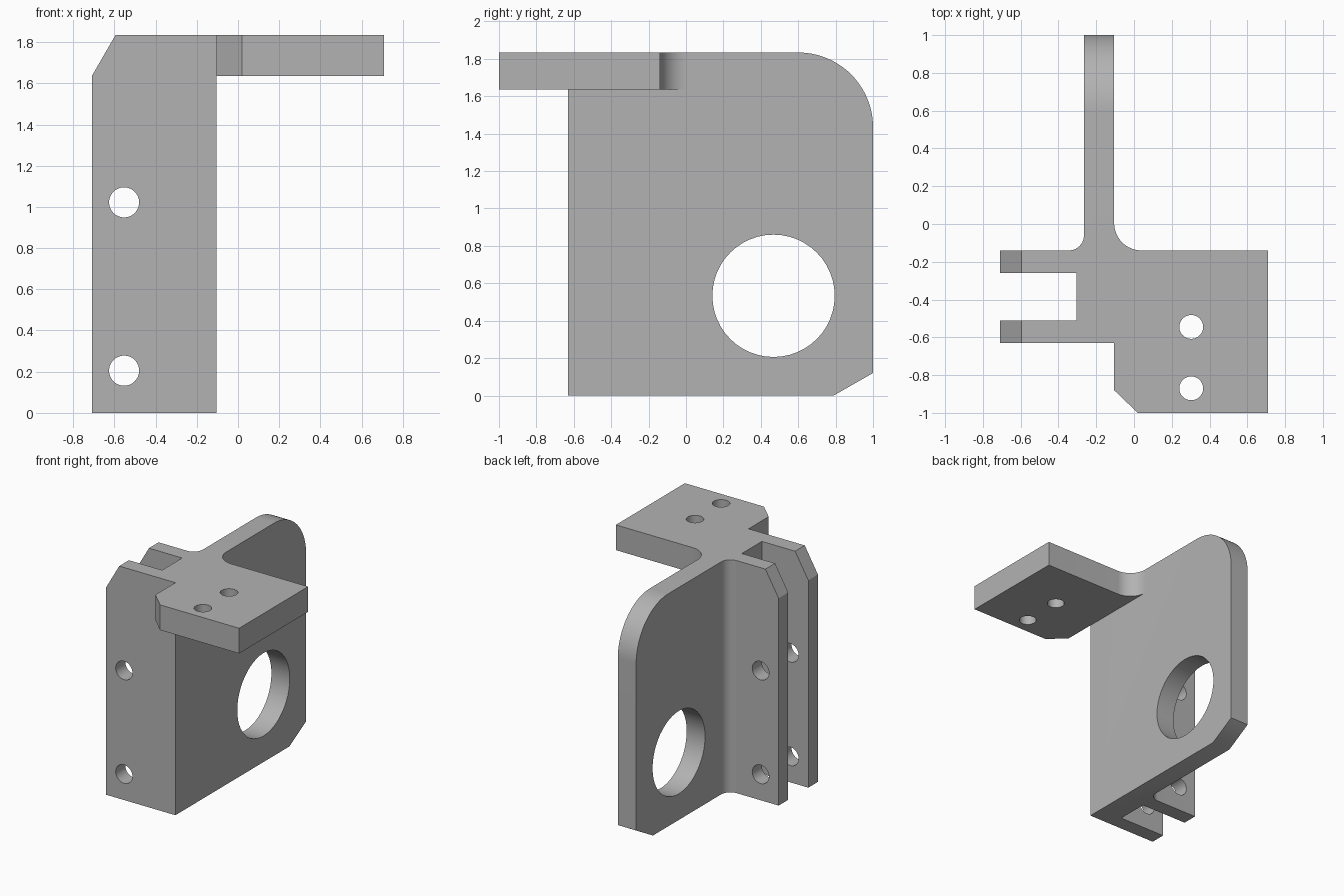
import bpy, bmesh, math
from mathutils import Matrix, Vector

cube = bpy.data.objects.get("Cube")
if cube:
    bpy.data.objects.remove(cube, do_unlink=True)

TOP, SHELF = 1.834, 1.635          # overall height, underside of top shelf
AXES = {                           # (profile u, profile v, extrusion) -> world
    "X": Matrix(((0, 0, 1), (1, 0, 0), (0, 1, 0))),
    "Y": Matrix(((1, 0, 0), (0, 0, 1), (0, 1, 0))),
    "Z": Matrix.Identity(3),
}

grey = bpy.data.materials.new("plain grey")
grey.use_nodes = True
grey.diffuse_color = (0.45, 0.45, 0.45, 1)
grey.node_tree.nodes["Principled BSDF"].inputs["Base Color"].default_value = grey.diffuse_color


def arc(cx, cy, r, start, end, steps=16):
    angles = [math.radians(start + (end - start) * i / steps) for i in range(steps + 1)]
    return [(cx + r * math.cos(a), cy + r * math.sin(a)) for a in angles]


def prism(name, points, low, high, axis="Z"):
    """Extrude a closed outline along an axis."""
    bm = bmesh.new()
    turn = AXES[axis]
    face = bm.faces.new([bm.verts.new(turn @ Vector((u, v, low))) for u, v in points])
    out = bmesh.ops.extrude_face_region(bm, geom=[face])
    moved = [v for v in out["geom"] if isinstance(v, bmesh.types.BMVert)]
    bmesh.ops.translate(bm, verts=moved, vec=turn @ Vector((0, 0, high - low)))
    bmesh.ops.recalc_face_normals(bm, faces=bm.faces)
    mesh = bpy.data.meshes.new(name)
    bm.to_mesh(mesh)
    bm.free()
    mesh.materials.append(grey)
    obj = bpy.data.objects.new(name, mesh)
    bpy.context.collection.objects.link(obj)
    return obj


def combine(target, tool, operation):
    """Apply a boolean and discard the tool."""
    mod = target.modifiers.new("boolean", "BOOLEAN")
    mod.operation, mod.solver, mod.object = operation, "EXACT", tool
    bpy.context.view_layer.objects.active = target
    bpy.ops.object.modifier_apply(modifier=mod.name)
    bpy.data.objects.remove(tool, do_unlink=True)


def drill(target, u, v, r, low, high, axis):
    combine(target, prism("drill", arc(u, v, r, 0, 360, 48)[:-1], low, high, axis), "DIFFERENCE")


# Clevis flanges and upright web, drawn in plan
plan = [(-0.71, -0.63), (-0.105, -0.63), (-0.105, 1), (-0.265, 1)]
plan += arc(-0.345, -0.06, 0.08, 0, -90)
plan += [(-0.71, -0.14), (-0.71, -0.26), (-0.305, -0.26), (-0.305, -0.51), (-0.71, -0.51)]
bracket = prism("bracket", plan, 0, TOP)

# Rounded upper and chamfered lower rear corners
side = [(-2, -1), (0.79, -1), (0.79, 0), (1, 0.12)]
side += arc(0.6, TOP - 0.4, 0.4, 0, 90, 24) + [(0.6, 3), (-2, 3)]
side = [(-2, -1), (0.79, -1), (0.79, 0), (1, 0.12)] + arc(0.6, TOP - 0.4, 0.4, 0, 90, 24) + [(-2, TOP)]
combine(bracket, prism("side_outline", side, -2, 2, "X"), "INTERSECT")

# Chamfered flange tips
tip = [(-0.71, SHELF), (-0.595, TOP), (-0.595, 2), (-0.9, 2), (-0.9, SHELF)]
combine(bracket, prism("tip_cutter", tip, -1, 0.5, "Y"), "DIFFERENCE")

# Top shelf with filleted root
shelf = [(-0.2, -0.55), (-0.105, -0.55), (-0.105, -0.88), (0.02, -1), (0.71, -1), (0.71, -0.14)]
shelf += arc(0.04, 0.005, 0.145, -90, -180) + [(-0.2, 0.005)]
combine(bracket, prism("shelf", shelf, SHELF, TOP), "UNION")

# Bolt holes and large side opening
for z in (0.205, 1.022):
    drill(bracket, -0.553, z, 0.073, -1, 0.5, "Y")
for y in (-0.545, -0.87):
    drill(bracket, 0.303, y, 0.063, 1, 2, "Z")
drill(bracket, 0.468, 0.533, 0.327, -1, 0.5, "X")

bpy.ops.object.select_all(action="DESELECT")
bracket.select_set(True)
bpy.context.view_layer.objects.active = bracket
bpy.ops.object.shade_smooth_by_angle(angle=math.radians(30))
